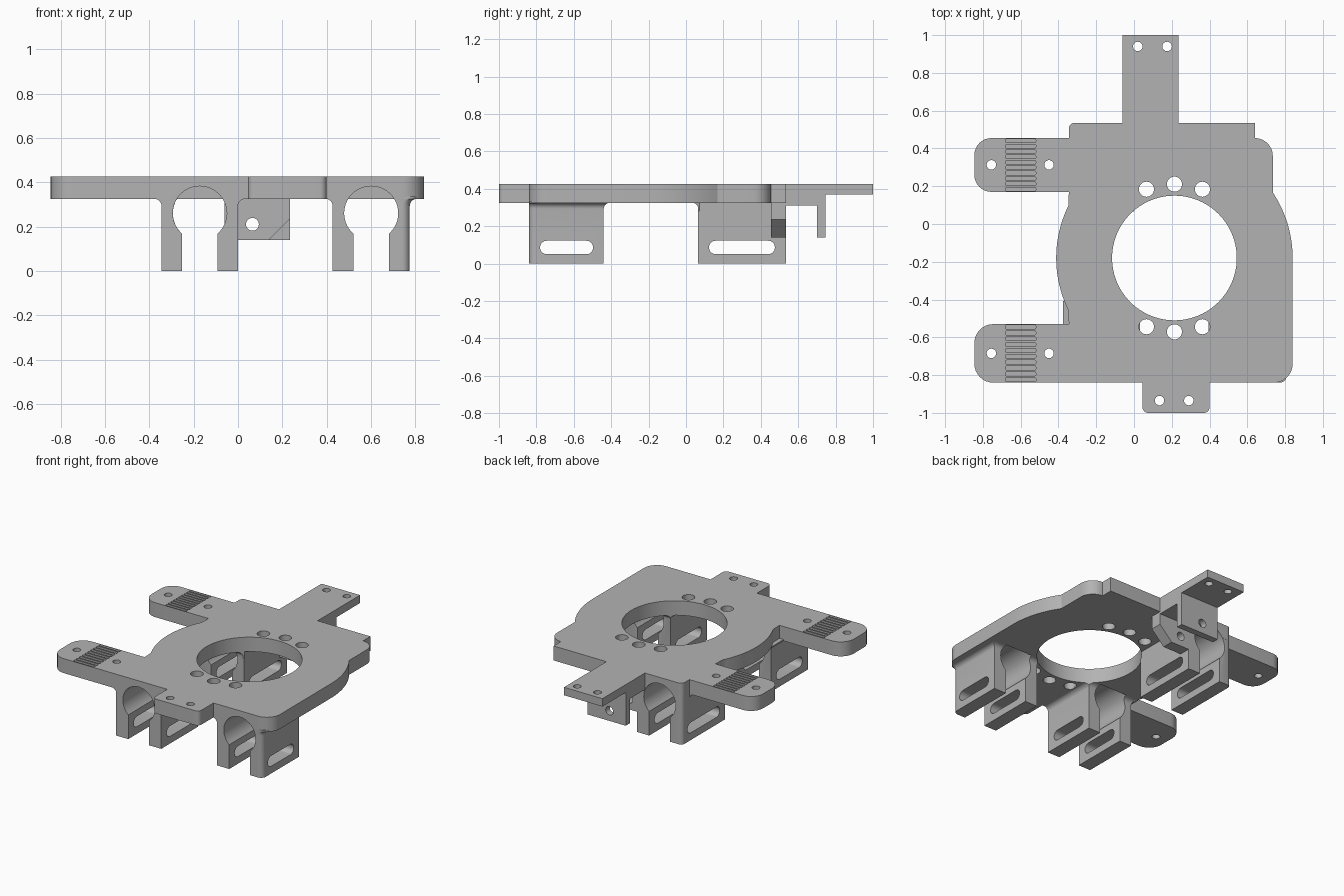
import bpy, bmesh
from math import radians, sin, cos, sqrt, pi
from mathutils import Vector

cube = bpy.data.objects.get("Cube")
if cube:
    bpy.data.objects.remove(cube, do_unlink=True)

grey = bpy.data.materials.new("plain_grey")
grey.use_nodes = True
COLOUR = (0.45, 0.45, 0.45, 1)
grey.diffuse_color = COLOUR
grey.node_tree.nodes["Principled BSDF"].inputs["Base Color"].default_value = COLOUR

TOP, UNDER = 0.425, 0.325
HUB = (0.214, -0.18)


def finish(name, bm):
    bmesh.ops.recalc_face_normals(bm, faces=bm.faces)
    mesh = bpy.data.meshes.new(name)
    bm.to_mesh(mesh)
    bm.free()
    mesh.materials.append(grey)
    ob = bpy.data.objects.new(name, mesh)
    bpy.context.collection.objects.link(ob)
    return ob


def loft(bm, rings):
    loops = [[bm.verts.new(p) for p in ring] for ring in rings]
    n = len(loops[0])
    for a, b in zip(loops, loops[1:]):
        for i in range(n):
            j = (i + 1) % n
            bm.faces.new((a[i], a[j], b[j], b[i]))
    bm.faces.new(loops[0][::-1])
    bm.faces.new(loops[-1])


def prism(name, polygons, axis, lo, hi):
    """Extrude flat outlines along an axis."""
    place = {"X": lambda a, b, h: (h, a, b),
             "Y": lambda a, b, h: (a, h, b),
             "Z": lambda a, b, h: (a, b, h)}[axis]
    bm = bmesh.new()
    for poly in polygons:
        loft(bm, [[place(a, b, h) for a, b in poly] for h in (lo, hi)])
    return finish(name, bm)


def arc(cx, cy, r, start, end, n):
    steps = [radians(start + (end - start) * i / n) for i in range(n + 1)]
    return [(cx + r * cos(t), cy + r * sin(t)) for t in steps]


def circle(cx, cy, r, n=32):
    return arc(cx, cy, r, 0, 360, n)[:-1]


def rounded(corners, n=8):
    """Outline from (x, y, radius) corners."""
    out = []
    for i, (x, y, r) in enumerate(corners):
        p = Vector((x, y))
        if r == 0:
            out.append((x, y))
            continue
        u = (Vector(corners[i - 1][:2]) - p).normalized() * r
        v = (Vector(corners[(i + 1) % len(corners)][:2]) - p).normalized() * r
        for k in range(n + 1):
            t = pi / 2 * k / n
            out.append(tuple(p + u + v - v * cos(t) - u * sin(t)))
    return out


def rect(x0, x1, y0, y1, r=0):
    return rounded([(x0, y0, r), (x1, y0, r), (x1, y1, r), (x0, y1, r)])


def boolean(ob, cutter, operation="DIFFERENCE", keep=False):
    mod = ob.modifiers.new("cut", "BOOLEAN")
    mod.operation, mod.solver, mod.object = operation, "EXACT", cutter
    bpy.ops.object.select_all(action="DESELECT")
    bpy.context.view_layer.objects.active = ob
    ob.select_set(True)
    bpy.ops.object.modifier_apply(modifier=mod.name)
    if not keep:
        bpy.data.objects.remove(cutter, do_unlink=True)


def flat(points):
    return [(x, y, 0) for x, y in points]


# Plate outline: tab, curved right side, back edge, two side arms
outline = rounded(
    [(0.045, -0.84, 0), (0.045, -1, 0.03), (0.4, -1, 0.03), (0.4, -0.84, 0),
     (0.84, -0.84, 0.1)]
    + flat(arc(*HUB, 0.626, 0, 33.7, 12))
    + [(0.735, 0.455, 0.095), (0.64, 0.455, 0), (0.64, 0.535, 0),
       (-0.345, 0.535, 0.03), (-0.345, 0.455, 0), (-0.845, 0.455, 0.09),
       (-0.845, 0.17, 0.09), (-0.345, 0.17, 0)]
    + flat(arc(*HUB, 0.626, 153.7, 206.3, 20))
    + [(-0.345, -0.53, 0), (-0.845, -0.53, 0.1), (-0.845, -0.84, 0.1)])
plate = prism("base_plate", [outline], "Z", UNDER, TOP)

# Bore, bolt holes and screw holes
holes = [circle(*HUB, 0.33, 96)]
for side in (1, -1):
    for dx, dy in ((-0.148, 0.364), (0, 0.391), (0.148, 0.364)):
        holes.append(circle(HUB[0] + dx, HUB[1] + side * dy, 0.04))
holes += [circle(x, y, 0.025) for x in (-0.755, -0.45) for y in (0.313, -0.685)]
holes += [circle(x, -0.935, 0.025) for x in (0.135, 0.29)]
boolean(plate, prism("hole_cutter", holes, "Z", 0.3, 0.5))

# Grip grooves on the side arms
grooves = []
for y0, y1 in ((0.17, 0.455), (-0.84, -0.53)):
    pitch = (y1 - y0) / 10
    for i in range(10):
        y = y0 + pitch * (i + 0.5)
        grooves.append(rect(-0.68, -0.52, y - pitch * 0.34, y + pitch * 0.34, 0.006))
boolean(plate, prism("groove_cutter", grooves, "Z", TOP - 0.025, 0.5))


def clamp(name, x0, x1, y0, y1, grow, corner):
    """Clamp block flaring into the plate; grow = sides (x0, x1, y0, y1) that flare."""
    f = 0.032
    levels = [(0, 0)]
    for k in range(7):
        t = pi / 2 * k / 6
        levels.append((UNDER - f + f * sin(t), f * (1 - cos(t))))
    levels.append((UNDER + 0.01, f))
    rings = []
    for z, d in levels:
        a, b, c, e = (x0 - d * grow[0], x1 + d * grow[1],
                      y0 - d * grow[2], y1 + d * grow[3])
        foot = rounded([(a, c, 0), (b, c, corner), (b, e, 0), (a, e, 0)])
        rings.append([(x, y, z) for x, y in foot])
    bm = bmesh.new()
    loft(bm, rings)
    block = finish(name, bm)

    # Keyhole for the rod, cut through block and into the plate
    cx = (x0 + x1) / 2
    key = arc(cx, 0.26, 0.122, -49, 229, 40)
    key += [(cx - 0.08, -0.05), (cx + 0.08, -0.05)]
    cutter = prism("keyhole_cutter", [key], "Y",
                   y0 - (0.035 if grow[2] else 0.06), y1 + (0.035 if grow[3] else 0.06))
    boolean(plate, cutter, keep=True)
    boolean(block, cutter)

    # Strap slot through both legs
    s0, s1 = (0.123, 0.475) if y0 > 0 else (-0.78, -0.497)
    slot = rect(s0, s1, 0.05, 0.122, 0.0355)
    boolean(block, prism("slot_cutter", [slot], "X", x0 - 0.1, x1 + 0.1))
    boolean(block, prism("bore_cutter", [circle(*HUB, 0.33, 96)], "Z", 0.28, 0.5))
    return block


# Three rod clamps
parts = [plate,
         clamp("front_right_clamp", -0.345, 0, -0.84, -0.44, (1, 1, 0, 1), 0),
         clamp("front_left_clamp", 0.427, 0.775, -0.84, -0.44, (1, 1, 0, 1), 0.035)]
back_clamp = clamp("back_right_clamp", -0.344, 0, 0.065, 0.534, (1, 0, 1, 0), 0)
boolean(back_clamp, prism("trim", [outline], "Z", -0.1, 0.6), "INTERSECT")
parts.append(back_clamp)

# Back arm with its hanging flange
arm_side = [(0.53, TOP), (1, TOP), (1, 0.37), (0.745, 0.37), (0.745, 0.14),
            (0.7, 0.14), (0.7, 0.31), (0.53, 0.31)]
arm = prism("back_arm", [arm_side], "X", -0.06, 0.235)
boolean(arm, prism("arm_hole_cutter", [circle(x, 0.94, 0.025) for x in (0.02, 0.175)],
                   "Z", 0.3, 0.5))

# Chamfered flange beside the back clamp
flange = prism("inner_flange", [[(-0.01, 0.14), (0.14, 0.14), (0.235, 0.235),
                                 (0.235, 0.33), (-0.01, 0.33)]], "Y", 0.455, 0.534)
for ob in (arm, flange):
    boolean(ob, prism("pivot_cutter", [circle(0.065, 0.21, 0.029)], "Y", 0.4, 0.8))
parts += [arm, flange]

# Smooth the curved walls, keep edges crisp
bpy.ops.object.select_all(action="DESELECT")
for ob in parts:
    ob.select_set(True)
bpy.context.view_layer.objects.active = plate
bpy.ops.object.shade_smooth_by_angle(angle=radians(30))
